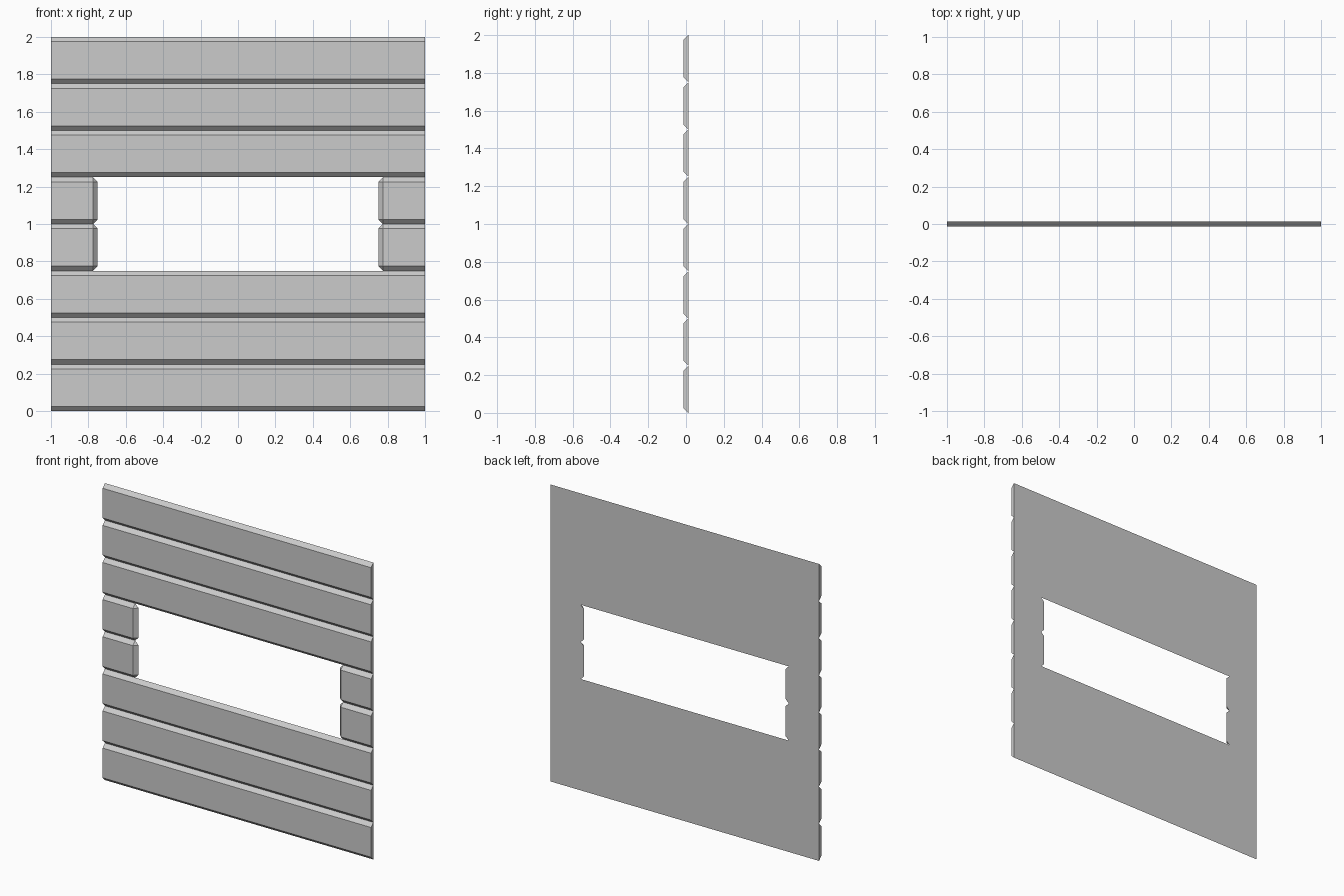
import bpy, bmesh, math

if "Cube" in bpy.data.objects:
    bpy.data.objects.remove(bpy.data.objects["Cube"])

ROW = 0.25      # plank height
B = 0.025       # bevel width, equal to the plank thickness
Y = B / 2       # half thickness
ROWS = 8
WINDOW_ROWS = (3, 4)
WINDOW_X = 0.75


def plank(name, x_outer, x_inner, row, bevelled_end=False):
    """Convex plank: flat back, front chamfered along its long edges and optionally its inner end."""
    z0, z1 = row * ROW, (row + 1) * ROW
    pts = [(x_outer, Y, z0), (x_outer, Y, z1),
           (x_outer, -Y, z0 + B), (x_outer, -Y, z1 - B)]
    xi = x_inner
    if bevelled_end:
        xi = x_inner + math.copysign(B, x_outer)
        pts += [(x_inner, Y, z0 + B), (x_inner, Y, z1 - B)]
    pts += [(xi, Y, z0), (xi, Y, z1), (xi, -Y, z0 + B), (xi, -Y, z1 - B)]

    bm = bmesh.new()
    for p in pts:
        bm.verts.new(p)
    bmesh.ops.convex_hull(bm, input=bm.verts[:])
    bmesh.ops.dissolve_limit(bm, angle_limit=math.radians(1),
                             verts=bm.verts[:], edges=bm.edges[:])
    bmesh.ops.recalc_face_normals(bm, faces=bm.faces[:])
    mesh = bpy.data.meshes.new(name)
    bm.to_mesh(mesh)
    bm.free()
    obj = bpy.data.objects.new(name, mesh)
    bpy.context.collection.objects.link(obj)
    return obj


for row in range(ROWS):
    if row in WINDOW_ROWS:
        # short planks on both sides of the window opening
        for side, label in ((-1, "left"), (1, "right")):
            plank(f"short_plank_{label}_{row}", side, side * WINDOW_X, row, True)
    else:
        # full width planks
        plank(f"long_plank_{row}", -1, 1, row)
